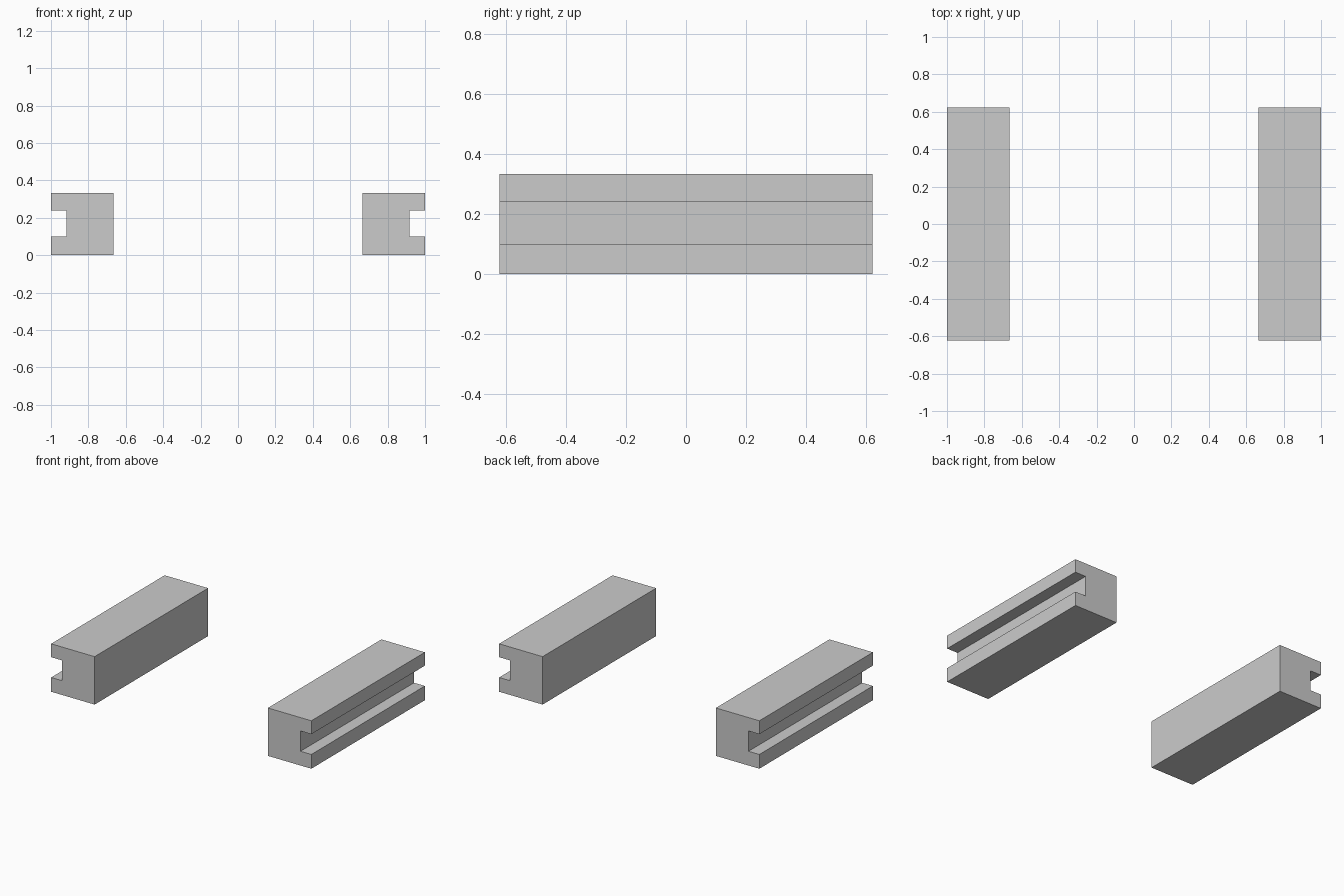
import bpy, bmesh

if "Cube" in bpy.data.objects:
    bpy.data.objects.remove(bpy.data.objects["Cube"])

HALF_LENGTH = 0.623
# Cross-section of the right rail (x, z), with a groove in its outer side
PROFILE = [(0.666, 0), (1, 0), (1, 0.099), (0.917, 0.099),
           (0.917, 0.24), (1, 0.24), (1, 0.333), (0.666, 0.333)]


def grooved_rail(name, side):
    bm = bmesh.new()
    verts = [bm.verts.new((side * x, -HALF_LENGTH, z)) for x, z in PROFILE]
    face = bm.faces.new(verts)
    ext = bmesh.ops.extrude_face_region(bm, geom=[face], use_keep_orig=True)
    moved = [g for g in ext["geom"] if isinstance(g, bmesh.types.BMVert)]
    bmesh.ops.translate(bm, verts=moved, vec=(0, 2 * HALF_LENGTH, 0))
    bmesh.ops.recalc_face_normals(bm, faces=bm.faces)
    mesh = bpy.data.meshes.new(name)
    bm.to_mesh(mesh)
    bm.free()
    obj = bpy.data.objects.new(name, mesh)
    bpy.context.collection.objects.link(obj)


# Mirrored pair of rails
for name, side in (("left_rail", -1), ("right_rail", 1)):
    grooved_rail(name, side)
